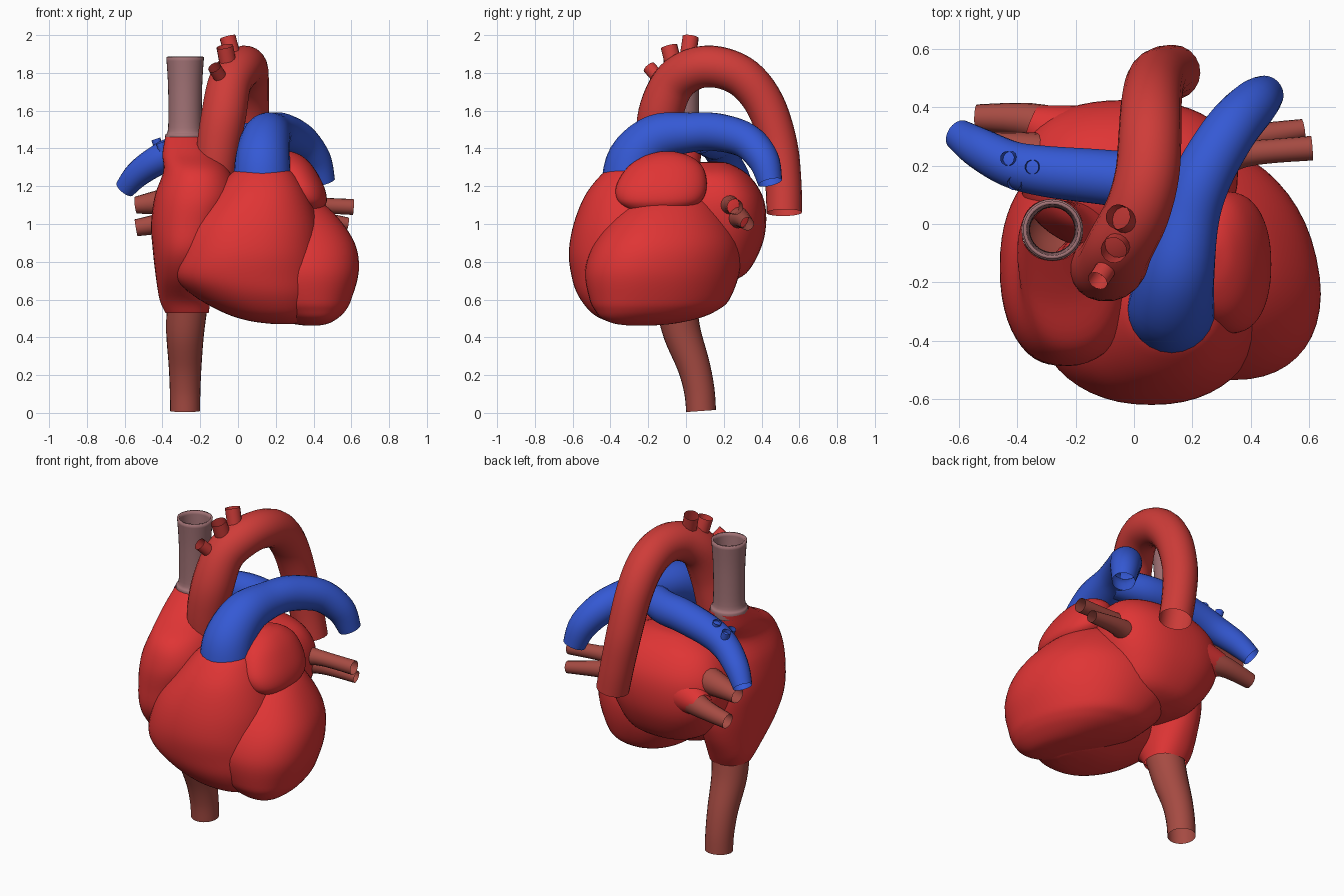
import bpy, bmesh, math
from mathutils import Vector


def material(name, rgb):
    m = bpy.data.materials.new(name)
    m.diffuse_color = (*rgb, 1)
    return m


RED = material("muscle_red", (0.74, 0.035, 0.035))
ARTERY = material("artery_red", (0.62, 0.045, 0.04))
BLUE = material("vessel_blue", (0.035, 0.10, 0.66))
VEIN = material("vein_brown", (0.38, 0.07, 0.055))
CAVA = material("cava_pink", (0.36, 0.17, 0.18))


def spline(pts, steps):
    """Catmull-Rom samples through tuples of any length."""
    p = [pts[0], *pts, pts[-1]]
    out = []
    for i in range(1, len(p) - 2):
        for s in range(steps):
            t = s / steps
            out.append([0.5 * (2 * b + (c - a) * t + (2 * a - 5 * b + 4 * c - d) * t * t
                               + (3 * b - a - 3 * c + d) * t ** 3)
                        for a, b, c, d in zip(*p[i - 1:i + 3])])
    return out + [list(pts[-1])]


def skin(name, rings, mat, caps=False):
    """Join rings of points into one smooth surface."""
    bm = bmesh.new()
    rows = [[bm.verts.new(v) for v in r] for r in rings]
    n = len(rows[0])
    for a, b in zip(rows, rows[1:]):
        for i in range(n):
            j = (i + 1) % n
            bm.faces.new((a[i], a[j], b[j], b[i]))
    if caps:
        bm.faces.new(rows[0][::-1])
        bm.faces.new(rows[-1])
    bmesh.ops.recalc_face_normals(bm, faces=bm.faces)
    me = bpy.data.meshes.new(name)
    bm.to_mesh(me)
    bm.free()
    me.materials.append(mat)
    ob = bpy.data.objects.new(name, me)
    bpy.context.collection.objects.link(ob)
    bpy.ops.object.select_all(action='DESELECT')
    ob.select_set(True)
    bpy.context.view_layer.objects.active = ob
    bpy.ops.object.shade_smooth_by_angle(angle=math.radians(50))
    return ob


def chamber(name, sections, caps=True, power=2.2, skew=0.0, n=48):
    """Heart chamber from level sections (z, cx, cy, rx, ry); skew pushes the front to +x."""
    rings = []
    for z, cx, cy, rx, ry in spline(sections, 5):
        ring = []
        for i in range(n):
            a = 2 * math.pi * i / n
            c, s = math.cos(a), math.sin(a)
            dx = rx * math.copysign(abs(c) ** (2 / power), c)
            dy = ry * math.copysign(abs(s) ** (2 / power), s)
            ring.append((cx + dx - skew * dy, cy + dy, z))
        rings.append(ring)
    return skin(name, rings, RED, caps)


def tube(name, path, mat, n=20, steps=5):
    """Open vessel along points (x, y, z, radius)."""
    s = spline(path, steps)
    pts = [Vector(p[:3]) for p in s]
    side, rings = None, []
    for i, p in enumerate(pts):
        t = (pts[min(i + 1, len(pts) - 1)] - pts[max(i - 1, 0)]).normalized()
        side = t.orthogonal() if side is None else side - t * side.dot(t)
        side.normalize()
        up = t.cross(side)
        rings.append([p + s[i][3] * (side * math.cos(a) + up * math.sin(a))
                      for a in (2 * math.pi * k / n for k in range(n))])
    return skin(name, rings, mat)


# Ventricles
chamber("left_ventricle", [
    (0.462, 0.39, -0.24, 0.03, 0.06), (0.473, 0.38, -0.22, 0.09, 0.16),
    (0.50, 0.35, -0.19, 0.165, 0.255), (0.54, 0.32, -0.16, 0.235, 0.32),
    (0.60, 0.285, -0.14, 0.30, 0.37), (0.75, 0.24, -0.125, 0.385, 0.41),
    (0.90, 0.22, -0.10, 0.385, 0.385), (1.05, 0.20, -0.08, 0.305, 0.29),
    (1.14, 0.20, -0.06, 0.19, 0.18), (1.17, 0.20, -0.06, 0.03, 0.03)], skew=0.22)
chamber("right_ventricle", [
    (0.470, 0.24, -0.29, 0.05, 0.05), (0.487, 0.20, -0.29, 0.14, 0.13),
    (0.53, 0.16, -0.29, 0.235, 0.21), (0.62, 0.10, -0.28, 0.335, 0.29),
    (0.72, 0.055, -0.29, 0.385, 0.315), (0.85, 0.06, -0.29, 0.375, 0.33),
    (1.00, 0.08, -0.26, 0.345, 0.335), (1.15, 0.115, -0.25, 0.26, 0.285),
    (1.26, 0.13, -0.27, 0.175, 0.18), (1.30, 0.13, -0.27, 0.12, 0.12)])

# Atria and left auricle
chamber("right_atrium", [
    (0.53, -0.27, -0.05, 0.115, 0.115), (0.60, -0.28, -0.06, 0.135, 0.16),
    (0.72, -0.28, -0.11, 0.155, 0.265), (0.85, -0.27, -0.14, 0.18, 0.33),
    (1.00, -0.25, -0.15, 0.21, 0.335), (1.15, -0.22, -0.17, 0.22, 0.31),
    (1.28, -0.22, -0.17, 0.175, 0.25), (1.37, -0.26, -0.09, 0.14, 0.17),
    (1.46, -0.28, -0.02, 0.105, 0.105)], caps=False)
chamber("left_atrium", [
    (0.68, 0.0, 0.10, 0.10, 0.10), (0.74, 0.0, 0.12, 0.24, 0.20),
    (0.88, -0.02, 0.15, 0.33, 0.25), (1.02, -0.02, 0.17, 0.37, 0.255),
    (1.15, -0.01, 0.17, 0.36, 0.235), (1.26, 0.0, 0.15, 0.29, 0.18),
    (1.32, 0.0, 0.14, 0.15, 0.09), (1.33, 0.0, 0.14, 0.03, 0.02)], power=2.4)
tube("left_atrium_funnel", [
    (-0.05, 0.22, 1.05, 0.20), (-0.2, 0.285, 1.04, 0.13), (-0.35, 0.345, 1.02, 0.065)], RED, 28)
chamber("left_auricle", [
    (1.07, 0.37, -0.15, 0.07, 0.14), (1.12, 0.355, -0.14, 0.115, 0.22),
    (1.20, 0.325, -0.13, 0.13, 0.24), (1.30, 0.285, -0.11, 0.115, 0.20),
    (1.36, 0.26, -0.10, 0.08, 0.12), (1.385, 0.26, -0.10, 0.02, 0.03)])

# Great veins
cava = tube("superior_vena_cava", [
    (-0.28, -0.02, 1.43, 0.105), (-0.28, -0.02, 1.47, 0.105),
    (-0.28, -0.02, 1.51, 0.09), (-0.28, -0.02, 1.72, 0.09),
    (-0.28, -0.02, 1.885, 0.1)], CAVA, 32)
wall = cava.modifiers.new("wall", 'SOLIDIFY')
wall.thickness = 0.012
tube("inferior_vena_cava", [
    (-0.27, -0.05, 0.56, 0.108), (-0.28, -0.02, 0.42, 0.1),
    (-0.28, 0.04, 0.25, 0.087), (-0.28, 0.07, 0.12, 0.081),
    (-0.28, 0.08, 0.01, 0.079)], VEIN, 24)

# Aorta with arch branches
tube("aorta", [
    (-0.12, -0.15, 1.22, 0.1), (-0.105, -0.15, 1.40, 0.115),
    (-0.075, -0.135, 1.58, 0.12), (-0.045, -0.07, 1.74, 0.115),
    (0.01, 0.04, 1.82, 0.112), (0.045, 0.17, 1.83, 0.11),
    (0.055, 0.31, 1.77, 0.108), (0.06, 0.42, 1.63, 0.104),
    (0.075, 0.49, 1.42, 0.1), (0.105, 0.515, 1.22, 0.096),
    (0.135, 0.52, 1.06, 0.094)], ARTERY)
for i, (a, b, r) in enumerate([
        ((-0.01, 0.0, 1.82), (-0.055, 0.025, 1.99), 0.043),
        ((-0.04, -0.05, 1.78), (-0.07, -0.09, 1.94), 0.045),
        ((-0.06, -0.1, 1.72), (-0.125, -0.195, 1.83), 0.036)]):
    tube(f"arch_branch_{i + 1}", [(*a, r), (*b, r)], ARTERY, 14)

# Pulmonary arteries
tube("pulmonary_trunk", [
    (0.13, -0.295, 1.20, 0.155), (0.13, -0.27, 1.34, 0.145),
    (0.15, -0.15, 1.455, 0.128), (0.19, 0.03, 1.485, 0.105),
    (0.24, 0.17, 1.485, 0.1), (0.33, 0.32, 1.44, 0.093),
    (0.41, 0.41, 1.34, 0.083), (0.45, 0.445, 1.22, 0.065)], BLUE, 24)
tube("right_pulmonary_artery", [
    (0.20, 0.08, 1.46, 0.085), (0.05, 0.14, 1.44, 0.095),
    (-0.10, 0.16, 1.43, 0.095), (-0.30, 0.18, 1.39, 0.088),
    (-0.42, 0.205, 1.34, 0.08), (-0.53, 0.26, 1.265, 0.07),
    (-0.60, 0.305, 1.185, 0.055)], BLUE)
for i, (x, y, z) in enumerate([(-0.435, 0.225, 1.45), (-0.35, 0.195, 1.475), (-0.41, 0.14, 1.43)]):
    tube(f"pulmonary_twig_{i + 1}", [(x + 0.03, y, z - 0.09, 0.025), (x, y, z, 0.025)], BLUE, 12)

# Pulmonary veins
for name, path in {
        "left_upper": [(0.22, 0.20, 1.10, 0.08), (0.38, 0.24, 1.10, 0.045), (0.61, 0.26, 1.09, 0.042)],
        "left_lower": [(0.20, 0.24, 1.04, 0.08), (0.37, 0.29, 1.03, 0.05), (0.58, 0.325, 1.00, 0.035)],
        "right_upper": [(-0.20, 0.20, 1.12, 0.10), (-0.36, 0.24, 1.12, 0.075), (-0.54, 0.27, 1.10, 0.045)],
        "right_lower": [(-0.20, 0.30, 1.03, 0.09), (-0.36, 0.355, 1.01, 0.06), (-0.54, 0.365, 0.98, 0.045)],
}.items():
    tube(f"{name}_pulmonary_vein", path, VEIN, 16)
